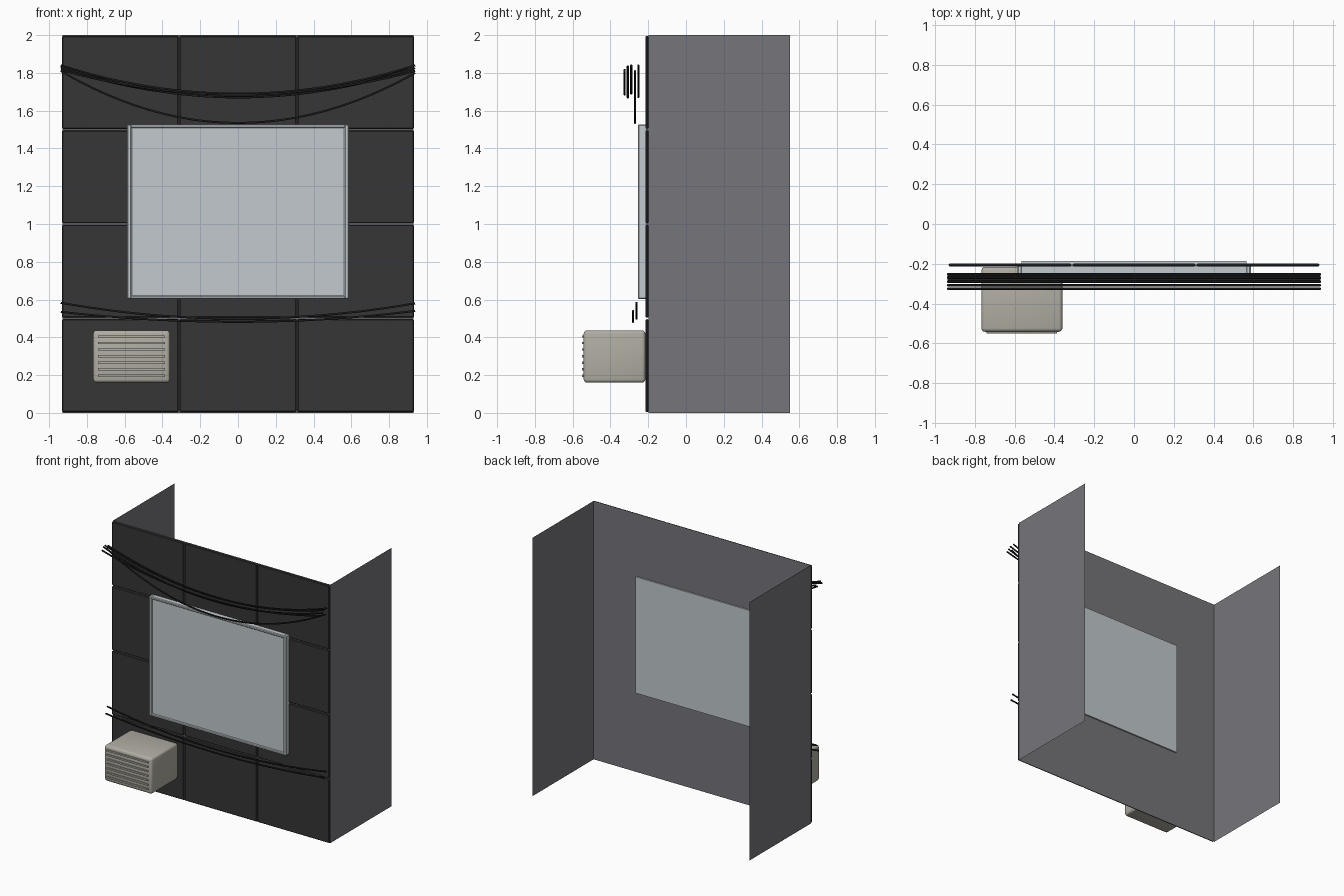
import bpy, bmesh

if "Cube" in bpy.data.objects:
    bpy.data.objects.remove(bpy.data.objects["Cube"])


def srgb(h):
    out = []
    for i in (0, 2, 4):
        c = int(h[i:i + 2], 16) / 255
        out.append(c / 12.92 if c <= 0.04045 else ((c + 0.055) / 1.055) ** 2.4)
    return (*out, 1)


def material(name, h):
    m = bpy.data.materials.new(name)
    m.diffuse_color = srgb(h)
    m.use_nodes = True
    m.node_tree.nodes["Principled BSDF"].inputs["Base Color"].default_value = m.diffuse_color
    return m


TILE = material("charcoal tile", "363636")
WALL = material("grey wall", "76757A")
GLASS = material("pale blue grey", "C2CACD")
BEIGE = material("warm beige", "B1AEA3")
CABLE = material("black cable", "1C1C1C")


def finish(name, bm, mat):
    me = bpy.data.meshes.new(name)
    bmesh.ops.recalc_face_normals(bm, faces=bm.faces)
    bm.to_mesh(me)
    bm.free()
    me.materials.append(mat)
    ob = bpy.data.objects.new(name, me)
    bpy.context.collection.objects.link(ob)
    return ob


def box(bm, x0, x1, y0, y1, z0, z1, bevel=0, segments=1):
    verts = bmesh.ops.create_cube(bm, size=1)["verts"]
    for v in verts:
        v.co = ((x0 + x1) / 2 + v.co.x * (x1 - x0),
                (y0 + y1) / 2 + v.co.y * (y1 - y0),
                (z0 + z1) / 2 + v.co.z * (z1 - z0))
    if bevel:
        edges = list({e for v in verts for e in v.link_edges})
        bmesh.ops.bevel(bm, geom=edges, offset=bevel, segments=segments,
                        profile=0.5, affect='EDGES')


# Open-backed wall shell: right side, front wall, left side
bm = bmesh.new()
path = [(0.93, 0.55), (0.93, -0.198), (-0.93, -0.198), (-0.93, 0.55)]
for (xa, ya), (xb, yb) in zip(path, path[1:]):
    bm.faces.new([bm.verts.new(p) for p in
                  ((xa, ya, 0), (xb, yb, 0), (xb, yb, 2), (xa, ya, 2))])
bmesh.ops.remove_doubles(bm, verts=bm.verts, dist=0.0001)
finish("wall_shell", bm, WALL)

# Cladding tiles, three columns by four rows
bm = bmesh.new()
W, H = 1.87 / 3, 0.5
for c in range(3):
    for r in range(4):
        x, z = -0.935 + c * W, r * H
        box(bm, x + 0.003, x + W - 0.003, -0.214, -0.199,
            z + 0.004, z + H - 0.004, 0.005)
finish("cladding_tiles", bm, TILE)

# Window pane, which runs through the wall
bm = bmesh.new()
box(bm, -0.565, 0.565, -0.243, -0.187, 0.615, 1.515)
finish("window_pane", bm, GLASS)

# Window frame bars
bm = bmesh.new()
for s in (-1, 1):
    a, b = sorted((s * 0.562, s * 0.588))
    box(bm, a, b, -0.254, -0.205, 0.602, 1.528, 0.006)
for z in (0.602, 1.508):
    box(bm, -0.57, 0.57, -0.252, -0.205, z, z + 0.02, 0.005)
finish("window_frame", bm, GLASS)

# Air conditioner body and louvres
bm = bmesh.new()
box(bm, -0.767, -0.36, -0.542, -0.215, 0.16, 0.437, 0.018, 3)
body = finish("cooler_body", bm, BEIGE)
bpy.context.view_layer.objects.active = body
body.select_set(True)
bpy.ops.object.shade_smooth_by_angle()
bm = bmesh.new()
for i in range(7):
    z = 0.197 + i * 0.0345
    box(bm, -0.742, -0.387, -0.55, -0.535, z - 0.006, z + 0.006)
finish("cooler_louvres", bm, BEIGE)


# Sagging cables: depth, left end, right end and lowest height
def cable(i, y, left, right, low):
    cu = bpy.data.curves.new("cable", 'CURVE')
    cu.dimensions = '3D'
    cu.bevel_depth = 0.006
    cu.bevel_resolution = 1
    cu.use_fill_caps = True
    sp = cu.splines.new('POLY')
    n = 24
    sp.points.add(n)
    for k in range(n + 1):
        t = 2 * k / n - 1
        end = left if t < 0 else right
        sp.points[k].co = (0.938 * t, y, low + (end - low) * t * t, 1)
    cu.materials.append(CABLE)
    ob = bpy.data.objects.new(f"cable_{i}", cu)
    bpy.context.collection.objects.link(ob)


for i, spec in enumerate([
        (-0.325, 1.815, 1.81, 1.685), (-0.308, 1.835, 1.825, 1.67),
        (-0.29, 1.84, 1.84, 1.69), (-0.27, 1.81, 1.80, 1.535),
        (-0.252, 1.825, 1.84, 1.672),
        (-0.28, 0.535, 0.54, 0.482), (-0.262, 0.583, 0.58, 0.499)]):
    cable(i + 1, *spec)
